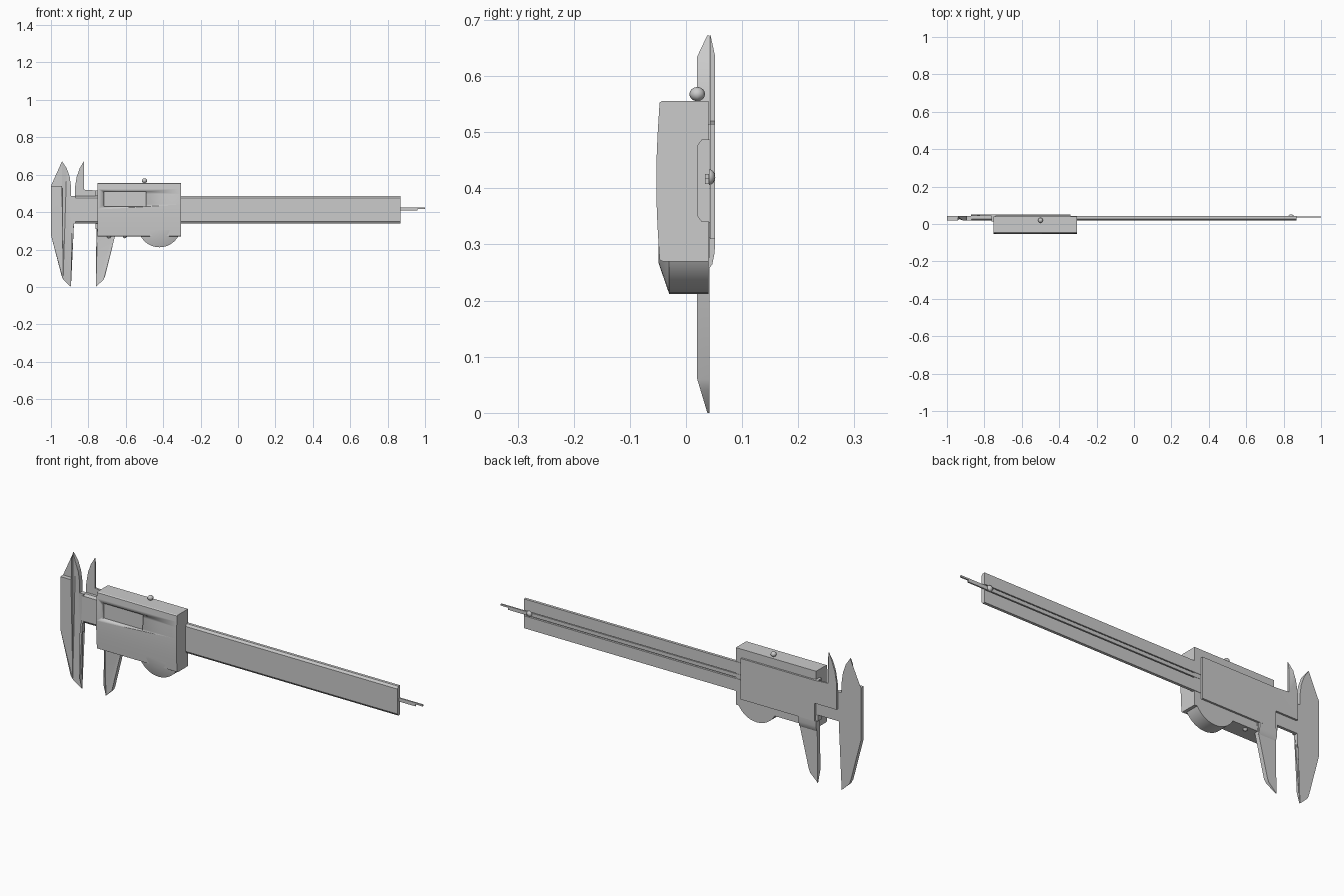
import bpy, bmesh, math

if "Cube" in bpy.data.objects:
    bpy.data.objects.remove(bpy.data.objects["Cube"])

steel = bpy.data.materials.new("plain grey")
steel.diffuse_color = (0.6, 0.6, 0.6, 1)
steel.use_nodes = True
steel.node_tree.nodes["Principled BSDF"].inputs["Base Color"].default_value = steel.diffuse_color


def finish(bm, name, angle=30):
    bmesh.ops.recalc_face_normals(bm, faces=bm.faces)
    me = bpy.data.meshes.new(name)
    bm.to_mesh(me)
    bm.free()
    ob = bpy.data.objects.new(name, me)
    bpy.context.collection.objects.link(ob)
    me.materials.append(steel)
    bpy.ops.object.select_all(action='DESELECT')
    bpy.context.view_layer.objects.active = ob
    ob.select_set(True)
    bpy.ops.object.shade_smooth_by_angle(angle=math.radians(angle))
    return ob


def loft(name, rings):
    """Join equal-length rings of points and cap both ends."""
    bm = bmesh.new()
    loops = [[bm.verts.new(p) for p in r] for r in rings]
    n = len(loops[0])
    for a, b in zip(loops, loops[1:]):
        for i in range(n):
            bm.faces.new((a[i], a[(i + 1) % n], b[(i + 1) % n], b[i]))
    caps = [bm.faces.new(loops[0]), bm.faces.new(loops[-1])]
    bmesh.ops.triangulate(bm, faces=caps)
    return finish(bm, name)


def plate(name, pts, y_front, y_back):
    """Extrude an x-z outline; y limits may be functions of z."""
    f = y_front if callable(y_front) else lambda z: y_front
    b = y_back if callable(y_back) else lambda z: y_back
    return loft(name, [[(x, f(z), z) for x, z in pts], [(x, b(z), z) for x, z in pts]])


def bar(name, pts, x0, x1):
    """Extrude a y-z section along x."""
    return loft(name, [[(x, y, z) for y, z in pts] for x in (x0, x1)])


def box(name, x0, x1, y0, y1, z0, z1):
    return bar(name, [(y0, z0), (y1, z0), (y1, z1), (y0, z1)], x0, x1)


def ball(name, loc, r, seg=12, scale=(1, 1, 1)):
    bm = bmesh.new()
    bmesh.ops.create_uvsphere(bm, u_segments=seg, v_segments=8, radius=r)
    bmesh.ops.scale(bm, vec=scale, verts=bm.verts)
    bmesh.ops.translate(bm, vec=loc, verts=bm.verts)
    return finish(bm, name, 50)


# jaw tips get thinner towards their points
def jaw_front(z):
    if z < 0.06:
        return 0.02 + 0.018 * (0.06 - z) / 0.06
    if z > 0.635:
        return 0.02 + 0.018 * (z - 0.635) / 0.038
    return 0.02


# main beam with chamfered front edges and a groove along the back
bar("beam", [(0.028, 0.34), (0.042, 0.34), (0.042, 0.402), (0.032, 0.402),
             (0.032, 0.43), (0.042, 0.43), (0.042, 0.487), (0.028, 0.487),
             (0.02, 0.476), (0.02, 0.351)], -0.88, 0.87)

# depth rod, stepped at its end, and the stop screw on the back
box("depth_rod", -0.4, 0.96, 0.034, 0.041, 0.408, 0.418)
box("depth_rod_tip", -0.4, 1.0, 0.034, 0.041, 0.418, 0.426)
ball("stop_screw", (0.84, 0.041, 0.42), 0.014, 12, (1, 0.8, 1))

# fixed jaw: upper blade, head and lower blade in one outline
plate("fixed_jaw", [(-1, 0.54), (-0.941, 0.54), (-0.941, 0.635), (-0.941, 0.672),
                    (-0.916, 0.635), (-0.9, 0.59), (-0.893, 0.54), (-0.893, 0.487),
                    (-0.87, 0.487), (-0.87, 0.34), (-0.877, 0.34), (-0.881, 0.293),
                    (-0.893, 0.277), (-0.893, 0.06), (-0.893, 0.0), (-0.935, 0.04),
                    (-0.943, 0.06), (-1, 0.277)], jaw_front, 0.042)

# sliding jaw: lower blade in line with the beam
plate("sliding_lower_jaw", [(-0.76, 0.0), (-0.76, 0.06), (-0.757, 0.28), (-0.75, 0.34),
                            (-0.65, 0.34), (-0.658, 0.27), (-0.71, 0.06), (-0.718, 0.04)],
      jaw_front, 0.042)
bar("jaw_shoulder", [(0.04, 0.255), (0.047, 0.265), (0.051, 0.285), (0.052, 0.312),
                     (0.04, 0.312)], -0.757, -0.66)

# back plate with the sliding upper blade
plate("back_plate", [(-0.34, 0.31), (-0.34, 0.515), (-0.75, 0.515), (-0.823, 0.52),
                     (-0.823, 0.635), (-0.823, 0.673), (-0.846, 0.635), (-0.862, 0.59),
                     (-0.872, 0.53), (-0.872, 0.40), (-0.75, 0.40), (-0.75, 0.31)],
      0.0425, lambda z: 0.052 - max(0, z - 0.635) * 0.22)

# display housing with a gently bowed front
front = [(-0.047 - 0.006 * math.sin(math.pi * i / 10), 0.553 - 0.28 * i / 10)
         for i in range(11)]
body = bar("housing", [(0.04, 0.27), (0.04, 0.556)] + [(-0.042, 0.556)] + front
           + [(-0.042, 0.27)], -0.75, -0.305)

# screen recess
cutter = box("screen_cutter", -0.717, -0.492, -0.08, -0.038, 0.43, 0.51)
mod = body.modifiers.new("screen_recess", 'BOOLEAN')
mod.operation = 'DIFFERENCE'
mod.object = cutter
bpy.context.view_layer.objects.active = body
bpy.ops.object.modifier_apply(modifier=mod.name)
bpy.data.objects.remove(cutter)

# rounded thumb grip under the housing, tapering to the front
rings = [[(-0.42 + r * math.cos(2 * math.pi * i / 40), y,
           0.327 + r * math.sin(2 * math.pi * i / 40)) for i in range(40)]
         for y, r in ((0.04, 0.115), (-0.03, 0.115), (-0.049, 0.06))]
loft("thumb_grip", rings)

# frame collar around the beam
box("frame_collar", -0.763, -0.74, 0.014, 0.045, 0.487, 0.515)
box("frame_collar_lower", -0.763, -0.74, 0.014, 0.045, 0.31, 0.34)

# lock screw on top, two small screws below
ball("lock_screw", (-0.5, 0.02, 0.568), 0.014, 8, (1, 1, 0.9))
for i, x in enumerate((-0.69, -0.605)):
    ball("lower_screw_%d" % (i + 1), (x, 0.02, 0.271), 0.011)
